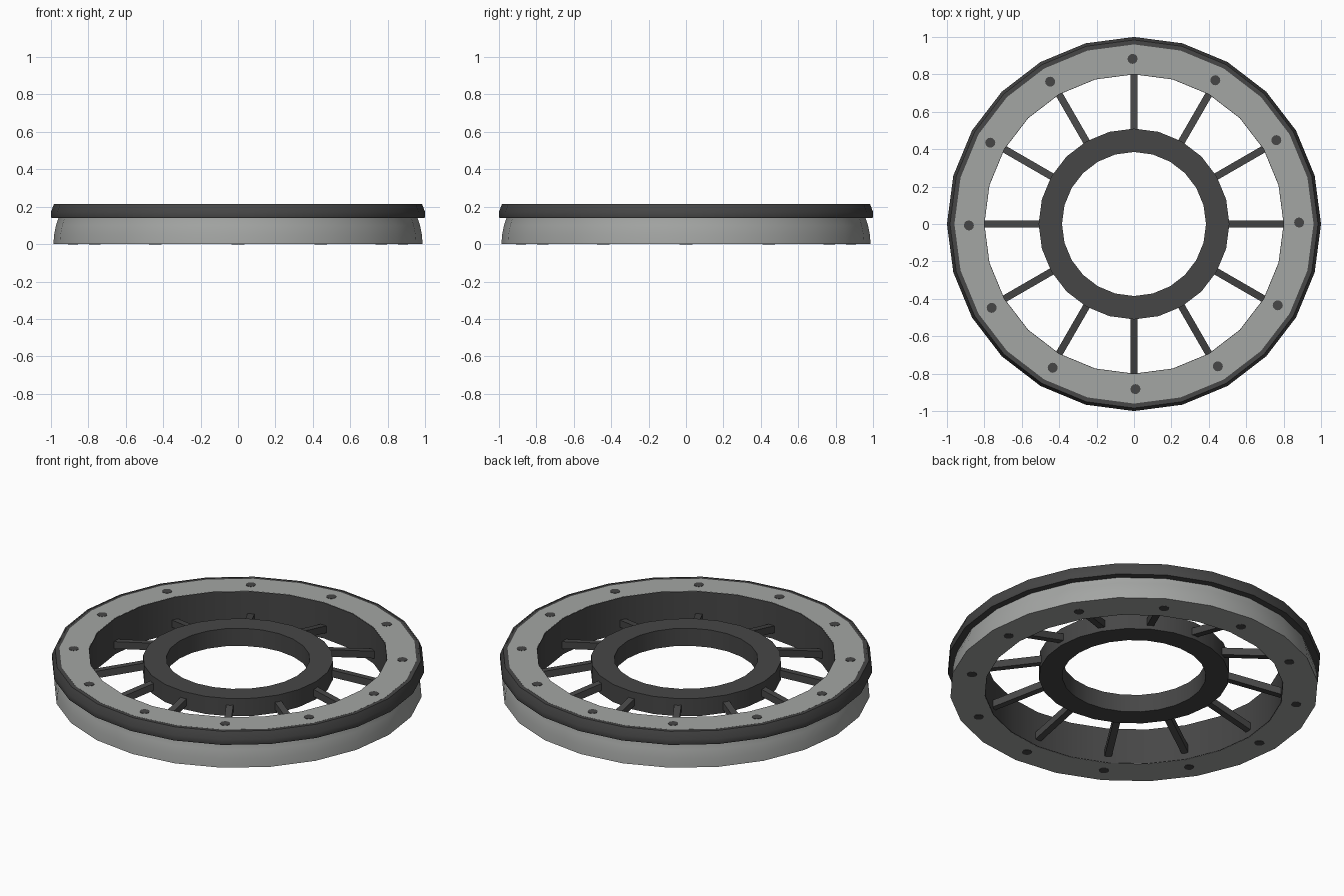
import bpy, bmesh, math
from mathutils import Vector

if "Cube" in bpy.data.objects:
    bpy.data.objects.remove(bpy.data.objects["Cube"])

SIDES = 24


def material(name, rgb):
    m = bpy.data.materials.new(name)
    m.diffuse_color = (*rgb, 1)
    m.use_nodes = True
    m.node_tree.nodes["Principled BSDF"].inputs["Base Color"].default_value = m.diffuse_color
    return m


grey = material("light grey", (0.37, 0.38, 0.37))
dark = material("dark grey", (0.062, 0.062, 0.062))


def finish(name, bm, mat, smooth=True):
    bmesh.ops.recalc_face_normals(bm, faces=bm.faces)
    me = bpy.data.meshes.new(name)
    bm.to_mesh(me)
    bm.free()
    me.materials.append(mat)
    ob = bpy.data.objects.new(name, me)
    bpy.context.collection.objects.link(ob)
    if smooth:
        bpy.ops.object.select_all(action='DESELECT')
        ob.select_set(True)
        bpy.context.view_layer.objects.active = ob
        bpy.ops.object.shade_smooth_by_angle(angle=math.radians(25))
    return ob


def lathe(name, profile, mat):
    """Revolve a closed (radius, z) profile around the z axis."""
    bm = bmesh.new()
    rings = []
    for i in range(SIDES):
        a = math.tau * i / SIDES
        rings.append([bm.verts.new((r * math.cos(a), r * math.sin(a), z))
                      for r, z in profile])
    n = len(profile)
    for i in range(SIDES):
        p, q = rings[i], rings[(i + 1) % SIDES]
        for j in range(n):
            k = (j + 1) % n
            bm.faces.new((p[j], q[j], q[k], p[k]))
    return finish(name, bm, mat)


# Outer rim body with slightly bulged side
lathe("rim_body", [(0.803, 0), (0.987, 0), (0.983, 0.05), (0.973, 0.10),
                   (0.96, 0.14), (0.96, 0.213), (0.803, 0.213)], grey)

# Raised band round the top of the rim
lathe("rim_band", [(0.955, 0.14), (0.998, 0.14), (1.0, 0.146), (1.0, 0.172),
                   (0.984, 0.214), (0.976, 0.214), (0.976, 0.2125),
                   (0.955, 0.2125)], dark)

# Dark lining of the rim's inner wall
lathe("rim_lining", [(0.80, 0.001), (0.806, 0.001), (0.806, 0.212),
                     (0.80, 0.212)], dark)

# Central hub ring
lathe("hub", [(0.385, 0.083), (0.51, 0.083), (0.51, 0.187),
              (0.385, 0.187)], dark)

# Twelve spokes sloping down from the hub to the rim
bm = bmesh.new()
w = 0.019
section = [(0.49, 0.152, 0.11), (0.802, 0.08, 0.038)]  # radius, top, bottom
for i in range(12):
    a = math.tau * i / 12
    out = Vector((math.cos(a), math.sin(a), 0))
    side = Vector((-math.sin(a), math.cos(a), 0))
    ends = []
    for r, top, bot in section:
        ends.append([bm.verts.new(out * r + side * s + Vector((0, 0, z)))
                     for s, z in ((-w, bot), (w, bot), (w, top), (-w, top))])
    p, q = ends
    for j in range(4):
        k = (j + 1) % 4
        bm.faces.new((p[j], p[k], q[k], q[j]))
    bm.faces.new(p)
    bm.faces.new(q)
finish("spokes", bm, dark, smooth=False)

# Twelve bolts showing on both the top and bottom of the rim
bm = bmesh.new()
for i in range(12):
    a = math.tau * i / 12 + math.radians(0.5)
    made = bmesh.ops.create_cone(bm, cap_ends=True, segments=12,
                                 radius1=0.027, radius2=0.027, depth=0.217)
    bmesh.ops.translate(bm, verts=made["verts"],
                        vec=(0.883 * math.cos(a), 0.883 * math.sin(a), 0.1065))
finish("bolts", bm, dark, smooth=False)
